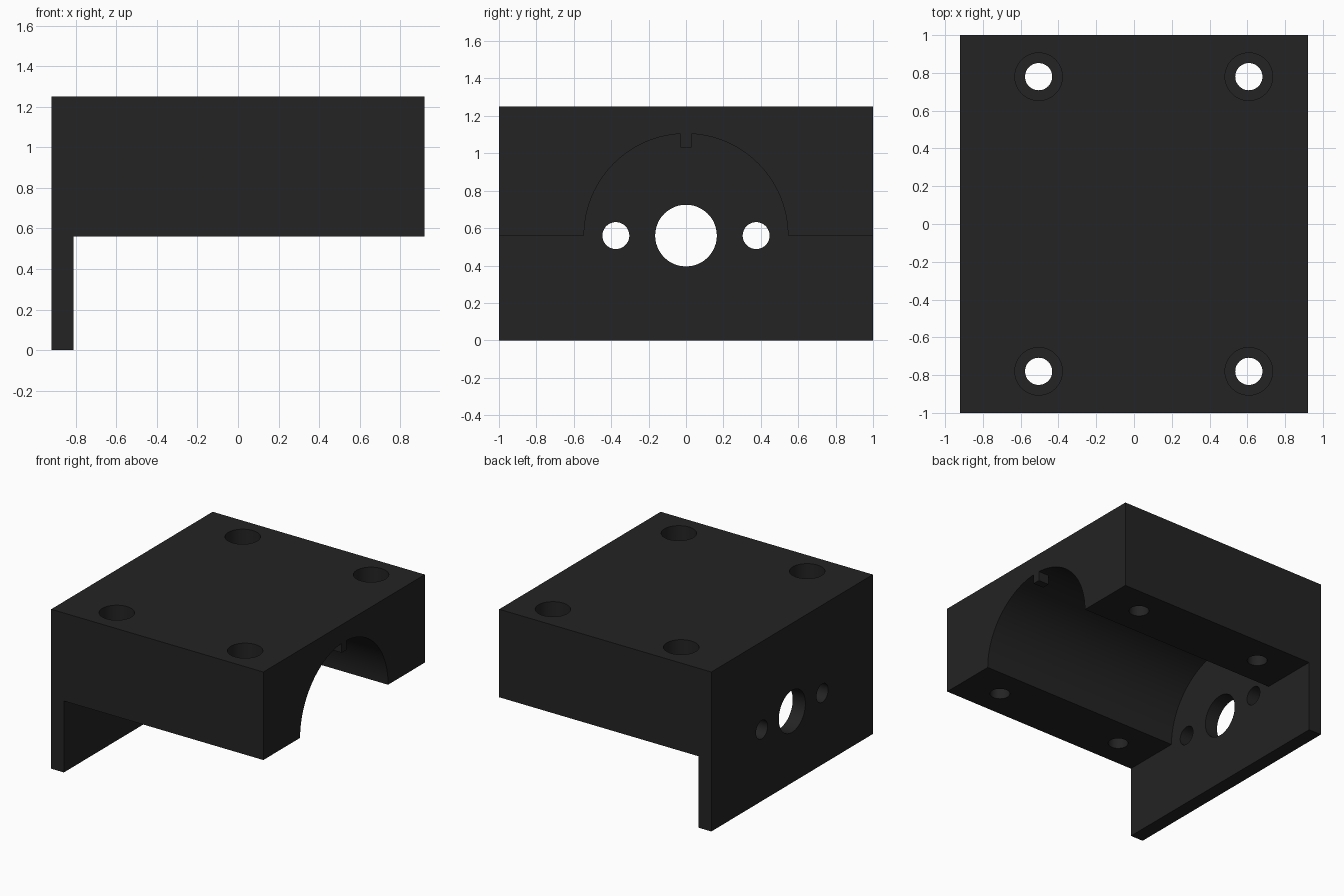
import bpy, bmesh, math
from mathutils import Matrix, Vector

if "Cube" in bpy.data.objects:
    bpy.data.objects.remove(bpy.data.objects["Cube"])

AXIS_Z = 0.56            # height of the bore axis and of the block underside
TOP = 1.25
PLATE_X = -0.81          # inner face of the end plate

black = bpy.data.materials.new("matte black")
black.diffuse_color = (0.017, 0.017, 0.017, 1)
black.use_nodes = True
black.node_tree.nodes["Principled BSDF"].inputs["Base Color"].default_value = black.diffuse_color


def finish(name, bm):
    bmesh.ops.recalc_face_normals(bm, faces=bm.faces)
    mesh = bpy.data.meshes.new(name)
    bm.to_mesh(mesh)
    bm.free()
    mesh.materials.append(black)
    obj = bpy.data.objects.new(name, mesh)
    bpy.context.collection.objects.link(obj)
    return obj


def prism(name, profile, y0, y1):
    """Extrude an xz outline along y."""
    bm = bmesh.new()
    face = bm.faces.new([bm.verts.new((x, y0, z)) for x, z in profile])
    ext = bmesh.ops.extrude_face_region(bm, geom=[face])["geom"]
    moved = [v for v in ext if isinstance(v, bmesh.types.BMVert)]
    bmesh.ops.translate(bm, vec=(0, y1 - y0, 0), verts=moved)
    return finish(name, bm)


def cylinder(name, start, end, radius, segments):
    a, b = Vector(start), Vector(end)
    rot = (b - a).to_track_quat('Z', 'Y').to_matrix().to_4x4()
    bm = bmesh.new()
    bmesh.ops.create_cone(bm, cap_ends=True, segments=segments, radius1=radius,
                          radius2=radius, depth=(b - a).length,
                          matrix=Matrix.Translation((a + b) / 2) @ rot)
    return finish(name, bm)


def cut(body, cutter):
    bpy.context.view_layer.objects.active = body
    mod = body.modifiers.new("cut", 'BOOLEAN')
    mod.operation, mod.solver, mod.object = 'DIFFERENCE', 'EXACT', cutter
    bpy.ops.object.modifier_apply(modifier=mod.name)
    bpy.data.objects.remove(cutter)


# L-shaped body: thick block with a downward end plate
body = prism("motor_mount_body",
             [(-0.92, 0), (PLATE_X, 0), (PLATE_X, AXIS_Z), (0.92, AXIS_Z),
              (0.92, TOP), (-0.92, TOP)], -1, 1)

# Half-round cradle running up to the end plate
cut(body, cylinder("cradle_cutter", (PLATE_X, 0, AXIS_Z), (1.2, 0, AXIS_Z), 0.545, 96))

# Shaft hole and two screw holes through the end plate
for y, r in ((0, 0.165), (-0.375, 0.072), (0.375, 0.072)):
    cut(body, cylinder("plate_hole_cutter", (-1.1, y, AXIS_Z), (-0.6, y, AXIS_Z), r, 48))

# Four counterbored bolt holes from the top
for x in (-0.505, 0.608):
    for y in (-0.78, 0.78):
        cut(body, cylinder("bolt_cutter", (x, y, 0.3), (x, y, 1.5), 0.072, 48))
        cut(body, cylinder("counterbore_cutter", (x, y, TOP - 0.17), (x, y, 1.5), 0.126, 48))

# Small locating key at the open end of the cradle
key = prism("locating_key", [(0.83, 1.03), (0.92, 1.03), (0.92, 1.11), (0.83, 1.11)],
            -0.03, 0.03)

# Smooth round walls, crisp edges
bpy.ops.object.select_all(action='DESELECT')
body.select_set(True)
bpy.context.view_layer.objects.active = body
bpy.ops.object.shade_smooth_by_angle(angle=math.radians(30))
